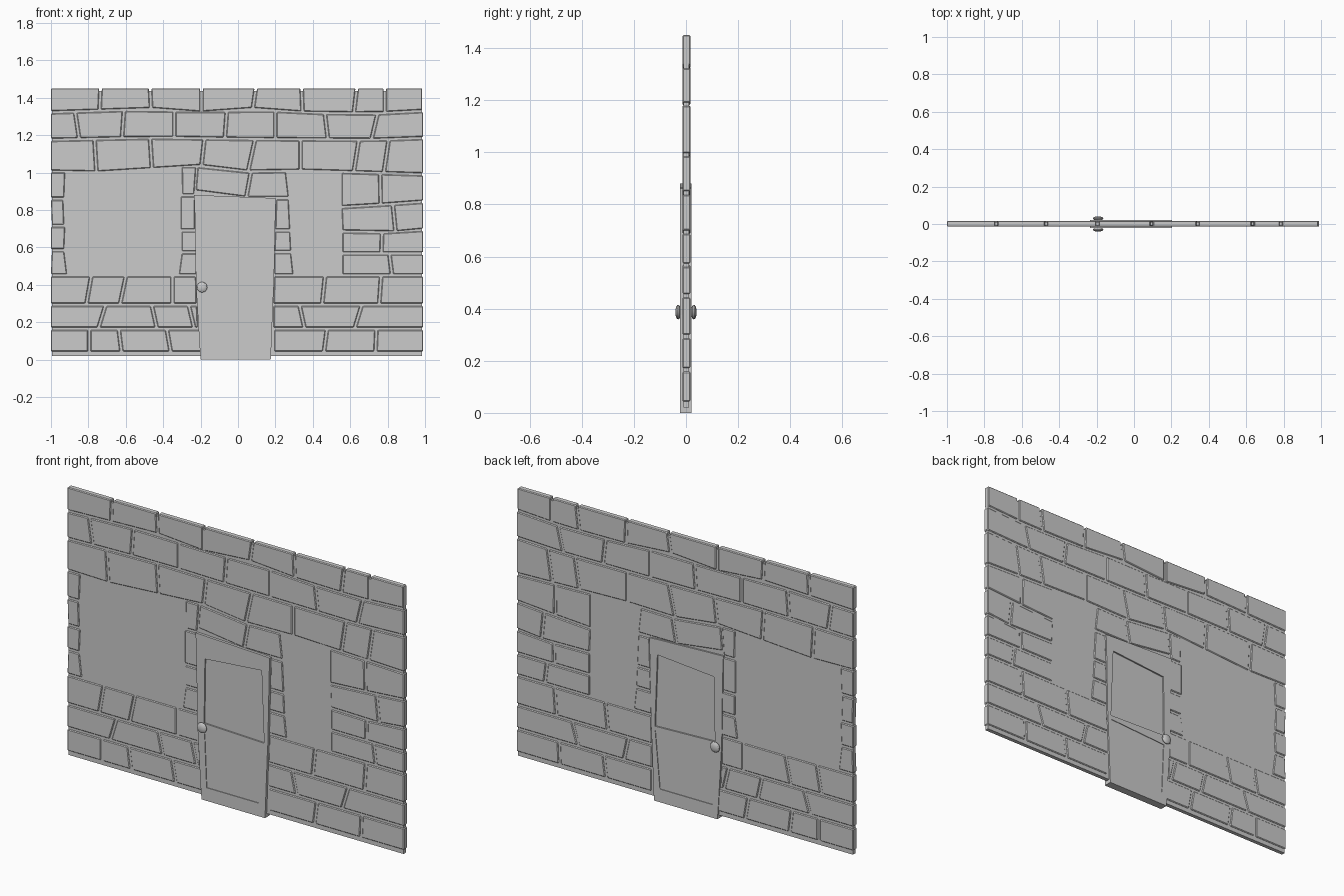
import bpy, bmesh
from math import pi
from mathutils import Matrix, Vector

if "Cube" in bpy.data.objects:
    bpy.data.objects.remove(bpy.data.objects["Cube"])

Y0, Y1 = -0.014, 0.017      # stone front and back
GAP = 0.014                 # mortar joint width


def prism(bm, poly, y0, y1):
    """Extrude an (x, z) outline between two depths."""
    a = [bm.verts.new((x, y0, z)) for x, z in poly]
    b = [bm.verts.new((x, y1, z)) for x, z in poly]
    n = len(poly)
    bm.faces.new(a)
    bm.faces.new(b[::-1])
    for i in range(n):
        bm.faces.new((a[i], b[i], b[(i + 1) % n], a[(i + 1) % n]))


def finish(name, bm, bevel=0):
    bmesh.ops.recalc_face_normals(bm, faces=bm.faces)
    me = bpy.data.meshes.new(name)
    bm.to_mesh(me)
    bm.free()
    ob = bpy.data.objects.new(name, me)
    bpy.context.collection.objects.link(ob)
    if bevel:
        m = ob.modifiers.new("bevel", "BEVEL")
        m.width, m.segments = bevel, 1
    return ob


def level(line, x):
    """Height of a course line (number or polyline) at x."""
    if not isinstance(line, list):
        return line
    for (xa, za), (xb, zb) in zip(line, line[1:]):
        if x <= xb:
            return za + (zb - za) * (x - xa) / (xb - xa)
    return line[-1][1]


def course(name, low, high, joints):
    """Row of stones between two course lines; joints are (x bottom, x top)."""
    bm = bmesh.new()
    h, last = GAP / 2, len(joints) - 1
    for i in range(last):
        l = 0 if i == 0 else h
        r = 0 if i + 1 == last else h
        (lb, lt), (rb, rt) = joints[i], joints[i + 1]
        lb, lt, rb, rt = lb + l, lt + l, rb - r, rt - r
        prism(bm, [(lb, level(low, lb) + h), (rb, level(low, rb) + h),
                   (rt, level(high, rt) - h), (lt, level(high, lt) - h)], Y0, Y1)
    return finish(name, bm, 0.004)


# Mortar core, also filling the two blank windows
bm = bmesh.new()
prism(bm, [(-0.995, 0.02), (0.985, 0.02), (0.985, 1.435), (-0.995, 1.435)], -0.009, 0.012)
finish("mortar_core", bm)

# Course lines
b1, b2, b3 = 0.165, 0.293, 0.45
b4 = [(-1, 1.005), (-.75, 1.0), (-.2, 1.035), (.05, 1.005), (.35, 1.01), (1, .99)]
b5 = [(-1, 1.175), (-.45, 1.187), (0, 1.18), (.72, 1.175), (1, 1.185)]
b6 = [(-1, 1.322), (-.45, 1.34), (-.2, 1.32), (.08, 1.34), (.35, 1.32), (.72, 1.315), (1, 1.33)]
L, R = (-1, -1), (.99, .99)

# Upper courses
course("top_course", b6, 1.457, [L, (-.74, -.735), (-.465, -.47), (-.195, -.195), (.08, .095),
                                 (.345, .34), (.62, .635), (.785, .785), (.985, .985)])
course("second_course", b5, b6, [L, (-.85, -.87), (-.62, -.61), (-.34, -.34), (-.07, -.06),
                                 (.2, .2), (.48, .465), (.715, .745), R])
course("lintel_course", b4, b5, [L, (-.757, -.767), (-.46, -.47), (-.195, -.18), (.055, .09),
                                 (.335, .335), (.62, .645), (.78, .805), R])

# Stones over the door
course("door_head_stones", [(-.23, .9), (.04, .865), (.28, .865)], b4,
       [(-.225, -.215), (.045, .068), (.27, .255)])

# Narrow window jambs
for name, zs, xs in (
    ("left_jamb", (b3, .585, .715, .86, 1.007),
     [((-1, -.995), (-.915, -.93)), ((-1, -1), (-.93, -.925)),
      ((-.995, -1), (-.93, -.935)), ((-1, -1), (-.93, -.925))]),
    ("door_left_jamb", (b3, .573, .69, .878, 1.035),
     [((-.315, -.3), (-.222, -.222)), ((-.3, -.3), (-.222, -.222)),
      ((-.305, -.305), (-.23, -.23)), ((-.297, -.3), (-.235, -.225))]),
    ("door_right_jamb", (b3, .575, .69, .862),
     [((.195, .195), (.295, .283)), ((.195, .2), (.283, .278)), ((.2, .205), (.278, .27))]),
):
    for i, (l, r) in enumerate(xs):
        course(f"{name}_{i + 1}", zs[i], zs[i + 1], [l, r])

# Block of stones right of the right window
r1 = [(.55, .815), (.77, .828), (1, .845)]
r2 = [(.55, .685), (.84, .68), (1, .695)]
r3 = .567
course("right_pier_1", r1, b4, [(.555, .555), (.763, .76), R])
course("right_pier_2", r2, r1, [(.56, .555), (.842, .828), R])
course("right_pier_3", r3, r2, [(.56, .56), (.767, .77), R])
course("right_pier_4", b3, r3, [(.56, .56), (.823, .81), R])

# Lower courses on both sides of the door
course("lower_left_3", b2, b3, [L, (-.81, -.785), (-.63, -.6), (-.35, -.35), (-.222, -.225)])
course("lower_left_2", b1, b2, [L, (-.745, -.71), (-.435, -.46), (-.235, -.262), (-.215, -.22)])
course("lower_left_1", .037, b1, [L, (-.795, -.795), (-.623, -.637), (-.36, -.38), (-.2, -.2)])
course("lower_right_3", b2, b3, [(.19, .195), (.45, .465), (.755, .765), R])
course("lower_right_2", b1, b2, [(.19, .19), (.355, .33), (.625, .66), R])
course("lower_right_1", .037, b1, [(.195, .195), (.46, .475), (.735, .74), R])

# Door frame: a crooked lattice with two panel openings, given thickness
rows = [  # (x, z) at outer left, inner left, inner right, outer right
    [(-.2, 0), (-.17, 0), (.14, 0), (.175, 0)],
    [(-.205, .07), (-.17, .07), (.14, .07), (.178, .07)],
    [(-.222, .355), (-.182, .355), (.168, .375), (.19, .375)],
    [(-.225, .41), (-.185, .41), (.17, .398), (.192, .398)],
    [(-.23, .755), (-.18, .755), (.155, .783), (.2, .783)],
    [(-.235, .88), (-.18, .878), (.155, .865), (.203, .862)],
]
bm = bmesh.new()
grid = [[bm.verts.new((x, 0, z)) for x, z in row] for row in rows]
for r in range(5):
    for c in range(3):
        if (r, c) not in ((1, 1), (3, 1)):
            bm.faces.new((grid[r][c], grid[r][c + 1], grid[r + 1][c + 1], grid[r + 1][c]))
frame = finish("door_frame", bm)
frame.location.y = -0.001
solid = frame.modifiers.new("thickness", "SOLIDIFY")
solid.thickness, solid.offset = 0.043, 0

# Recessed door panels
for name, r, d in (("lower_door_panel", 1, 0.018), ("upper_door_panel", 3, 0.0135)):
    bm = bmesh.new()
    prism(bm, [rows[r][1], rows[r][2], rows[r + 1][2], rows[r + 1][1]], -d - .001, d - .001)
    finish(name, bm)

# Door knobs, front and back
for name, s in (("front_knob", -1), ("back_knob", 1)):
    bm = bmesh.new()
    place = Matrix.Translation((-.192, s * .023, .387)) @ Matrix.Rotation(pi / 2, 4, "X")
    bmesh.ops.create_cone(bm, cap_ends=True, segments=16, radius1=.018, radius2=.018,
                          depth=.012, matrix=place)
    bmesh.ops.create_uvsphere(bm, u_segments=16, v_segments=8, radius=.028,
                              matrix=Matrix.Translation((0, s * .007, 0)) @ place
                              @ Matrix.Diagonal((1, 1, .4, 1)))
    knob = finish(name, bm)
    bpy.context.view_layer.objects.active = knob
    knob.select_set(True)
    bpy.ops.object.shade_smooth_by_angle()
    knob.select_set(False)
